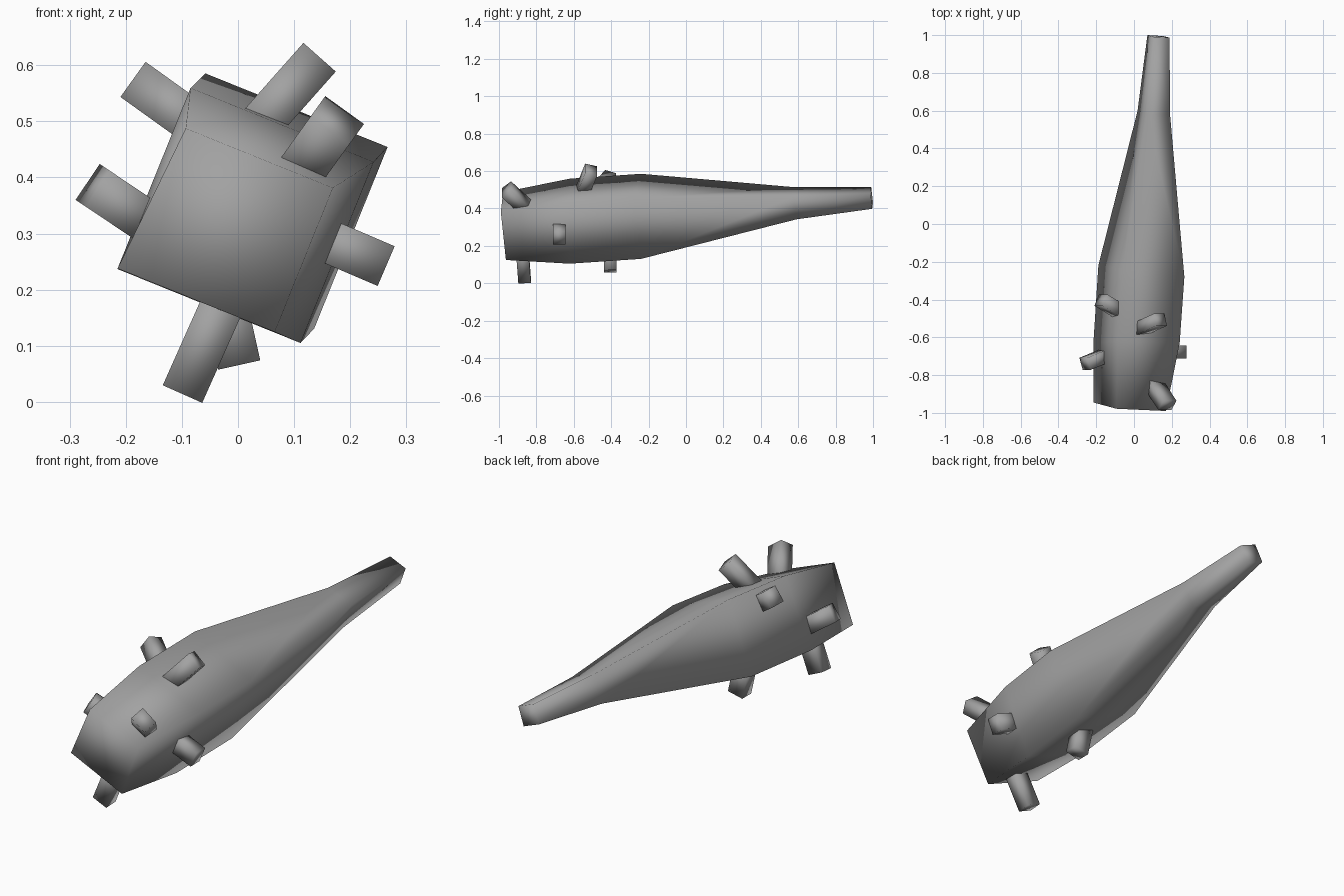
import bpy, bmesh, math
from mathutils import Vector

cube = bpy.data.objects.get("Cube")
if cube:
    bpy.data.objects.remove(cube, do_unlink=True)

GREY = (0.36, 0.36, 0.36, 1)
mat = bpy.data.materials.new("grey")
mat.use_nodes = True
mat.diffuse_color = GREY
mat.node_tree.nodes["Principled BSDF"].inputs["Base Color"].default_value = GREY

# The square section is rolled about the long axis
ROLL = math.radians(-22)
U = Vector((math.cos(ROLL), 0, math.sin(ROLL)))
V = Vector((-math.sin(ROLL), 0, math.cos(ROLL)))


def make_object(name, bm):
    bmesh.ops.recalc_face_normals(bm, faces=bm.faces)
    for face in bm.faces:
        face.smooth = True
    mesh = bpy.data.meshes.new(name)
    bm.to_mesh(mesh)
    bm.free()
    mesh.materials.append(mat)
    obj = bpy.data.objects.new(name, mesh)
    bpy.context.collection.objects.link(obj)
    return obj


# Body rings: u range, v range, then y of the corners
# (lower left, lower right, upper right, upper left)
rings = [
    ((-0.288, 0.014), (0.140, 0.417), (-0.945, -0.963, -0.990, -0.978)),
    ((-0.288, 0.064), (0.139, 0.487), (-0.63, -0.62, -0.63, -0.62)),
    ((-0.273, 0.077), (0.172, 0.521), (-0.22, -0.24, -0.28, -0.24)),
    ((-0.129, 0.003), (0.370, 0.502), (0.60, 0.59, 0.58, 0.58)),
    ((-0.096, -0.006), (0.427, 0.517), (1.00, 0.995, 0.987, 0.99)),
]
bm = bmesh.new()
loops = []
for (u0, u1), (v0, v1), ys in rings:
    left = -0.269 if not loops else u0   # front end narrows at its top
    corners = [(u0, v0), (u1, v0), (u1, v1), (left, v1)]
    loops.append([bm.verts.new(U * u + V * v + Vector((0, y, 0)))
                  for (u, v), y in zip(corners, ys)])
for a, b in zip(loops, loops[1:]):
    for i in range(4):
        j = (i + 1) % 4
        bm.faces.new((a[i], a[j], b[j], b[i]))
bm.faces.new(loops[0])
bm.faces.new(loops[-1])
make_object("club_body", bm)


# Square pegs, sunk into the body at the base
def peg(name, base, tip, width=0.077, depth=0.067, sink=0.04):
    base, tip = Vector(base), Vector(tip)
    axis = (tip - base).normalized()
    base = base - axis * sink
    along = Vector((0, 1, 0))
    along = (along - axis * along.dot(axis)).normalized()
    across = axis.cross(along)
    bm = bmesh.new()
    bmesh.ops.create_cube(bm, size=1)
    for vert in bm.verts:
        c = vert.co.copy()
        vert.co = ((base + tip) / 2 + across * c.x * width
                   + along * c.y * depth + axis * c.z * (tip - base).length)
    make_object(name, bm)


peg("front_upper_peg", (0.118, -0.870, 0.420), (0.177, -0.960, 0.502), width=0.085)
peg("top_peg", (0.053, -0.546, 0.510), (0.139, -0.507, 0.607))
peg("upper_right_peg", (-0.090, -0.455, 0.505), (-0.175, -0.403, 0.566))
peg("left_peg", (0.173, -0.678, 0.281), (0.264, -0.678, 0.242))
peg("right_peg", (-0.171, -0.704, 0.327), (-0.259, -0.740, 0.386))
peg("front_lower_peg", (-0.032, -0.874, 0.164), (-0.098, -0.863, 0.016))
peg("rear_lower_peg", (-0.020, -0.405, 0.165), (0.002, -0.404, 0.066))
